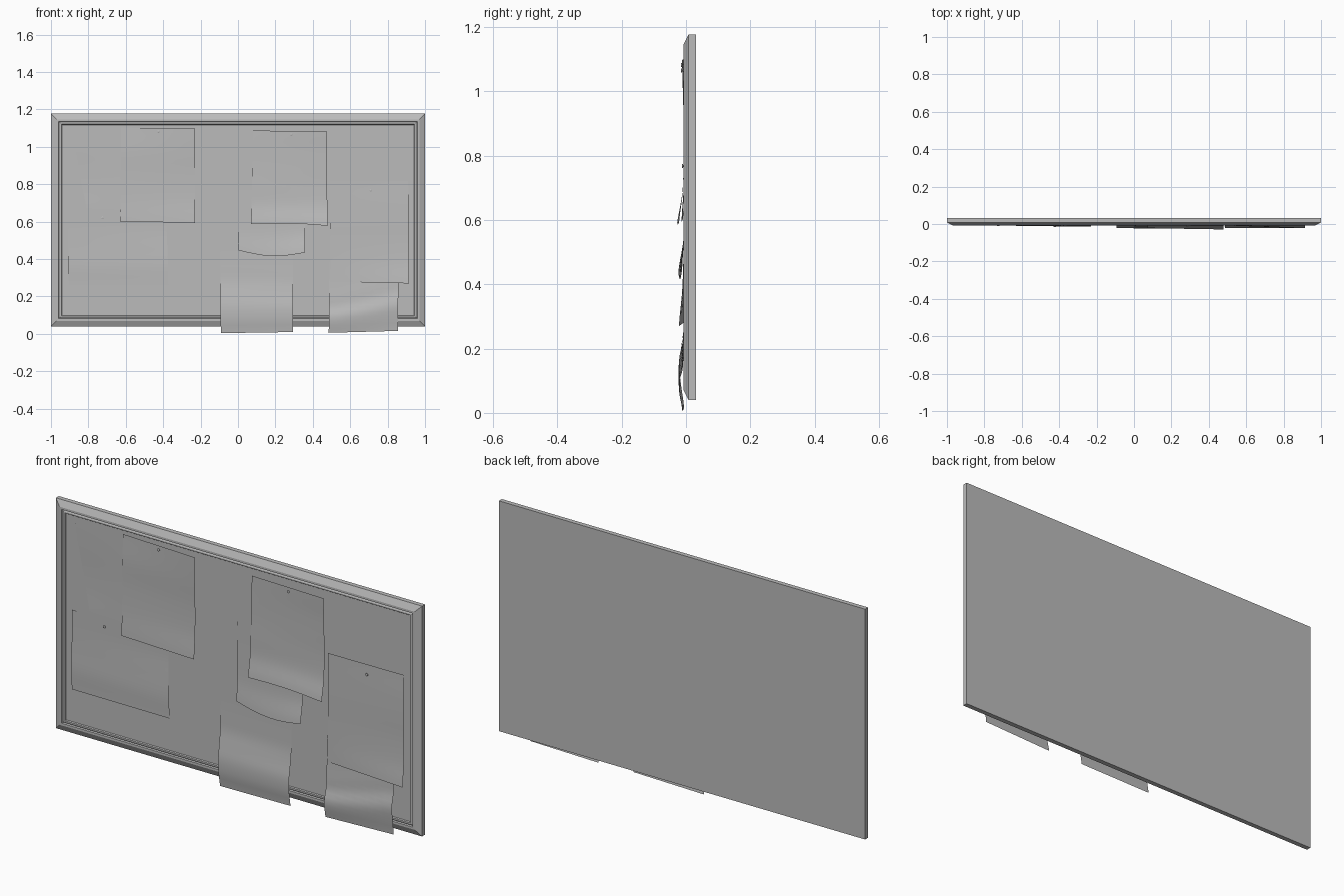
import bpy, bmesh, math
from mathutils import Vector

cube = bpy.data.objects.get("Cube")
if cube:
    bpy.data.objects.remove(cube, do_unlink=True)

grey = bpy.data.materials.new("plain grey")
grey.use_nodes = True
grey.diffuse_color = (0.5, 0.5, 0.5, 1)
grey.node_tree.nodes["Principled BSDF"].inputs["Base Color"].default_value = (0.5, 0.5, 0.5, 1)


def finish(name, bm, smooth=False):
    mesh = bpy.data.meshes.new(name)
    bm.to_mesh(mesh)
    bm.free()
    mesh.materials.append(grey)
    for p in mesh.polygons:
        p.use_smooth = smooth
    obj = bpy.data.objects.new(name, mesh)
    bpy.context.collection.objects.link(obj)
    return obj


LEFT, LOW, HIGH = 1.0, 0.04, 1.177


def ring(bm, inset, y):
    x, lo, hi = LEFT - inset, LOW + inset, HIGH - inset
    return [bm.verts.new(c) for c in ((-x, y, lo), (x, y, lo), (x, y, hi), (-x, y, hi))]


# Mitred frame: rings of (inset, depth) joined into a moulding
bm = bmesh.new()
profile = [(0, .031), (0, .008), (.03, -.007), (.041, -.007), (.044, .0),
           (.05, -.003), (.056, -.003), (.06, .003)]
rings = [ring(bm, *p) for p in profile]
for a, b in zip(rings, rings[1:]):
    for i in range(4):
        j = (i + 1) % 4
        bm.faces.new((a[i], a[j], b[j], b[i]))
bm.faces.new(rings[0][::-1])
finish("frame", bm)

# Pin board panel inside the frame
bm = bmesh.new()
bm.faces.new(ring(bm, .059, .002))
finish("board_panel", bm)


def curve(values, t):
    """Smooth interpolation through evenly spaced values."""
    t = min(max(t, 0), 1) * (len(values) - 1)
    i = min(int(t), len(values) - 2)
    f = t - i
    p = [values[min(max(k, 0), len(values) - 1)] for k in range(i - 1, i + 3)]
    return p[1] + .5 * f * (p[2] - p[0] + f * (2 * p[0] - 5 * p[1] + 4 * p[2] - p[3]
                            + f * (3 * (p[1] - p[2]) + p[3] - p[0])))


def sheet(name, corners, left, right, skew=0, sag=0, cols=8, rows=24):
    """Paper from corners TL, TR, BR, BL with depths (mm) down each side."""
    tl, tr, br, bl = (Vector(c) for c in corners)
    bm = bmesh.new()
    grid = []
    for r in range(rows + 1):
        v = r / rows
        row = []
        for c in range(cols + 1):
            u = c / cols
            p = tl.lerp(tr, u).lerp(bl.lerp(br, u), v)
            w = v + skew * (u - .5) * math.sin(math.pi * v)
            y = curve(left, w) * (1 - u) + curve(right, w) * u
            z = p.y - sag * math.sin(math.pi * u) * v ** 3
            row.append(bm.verts.new((p.x, -y / 1000, z)))
        grid.append(row)
    for a, b in zip(grid, grid[1:]):
        for i in range(cols):
            bm.faces.new((a[i], b[i], b[i + 1], a[i + 1]))
    finish(name, bm, True)


# Papers, the overlapped ones first
sheet("paper_upper_right_back", [(-.89, 1.085), (-.5, 1.08), (-.52, .66), (-.81, .673)],
      [3, 2, 0, 0, 2], [2, 2, 2, 2, 2])
sheet("paper_upper_right", [(-.625, 1.103), (-.23, 1.097), (-.23, .593), (-.63, .602)],
      [4, 7, 5, 6, 10], [12, 9, 5, 6, 14])
sheet("paper_lower_right", [(-.905, .655), (-.385, .65), (-.37, .26), (-.905, .262)],
      [4, 4, 5, 7, 4], [-1, -1, 3, 6, 4])
sheet("paper_centre_bottom", [(-.095, .487), (.295, .48), (.295, .01), (-.092, .004)],
      [2, 2, 3, 5, 14, 22, 20, 9], [2, 2, 3, 5, 13, 23, 22, 12])
sheet("paper_centre_middle", [(0, .838), (.36, .85), (.358, .435), (0, .448)],
      [3, 3, 4, 6, 12], [3, 3, 4, 8, 24], sag=.025)
sheet("paper_centre_top", [(.08, 1.087), (.475, 1.083), (.478, .578), (.07, .587)],
      [6, 6, 6, 8, 10, 22], [12, 8, 7, 7, 12, 29], sag=-.008)
sheet("paper_left_bottom", [(.49, .5), (.86, .51), (.855, .016), (.485, .006)],
      [2, 2, 2, 3, 5, 8, 10, 22, 19, 10], [2, 2, 2, 3, 5, 8, 10, 22, 16, 6], skew=.18)
sheet("paper_left", [(.495, .815), (.91, .817), (.915, .27), (.495, .28)],
      [4, 5, 6, 6, 7, 8], [4, 7, 8, 8, 12, 22])

# Push pins: small flanged heads facing forward
for i, (x, z, depth) in enumerate([(-.425, 1.082, -.009), (.285, 1.065, -.009),
                                   (.71, .768, -.006), (-.725, .62, -.004)]):
    bm = bmesh.new()
    shape = [(.003, .004), (.003, -.003), (.007, -.004), (.007, -.006), (.004, -.007)]
    loops = []
    for radius, y in shape:
        loops.append([bm.verts.new((x + radius * math.cos(k * math.tau / 10), depth + y,
                                    z + radius * math.sin(k * math.tau / 10)))
                      for k in range(10)])
    for a, b in zip(loops, loops[1:]):
        for k in range(10):
            n = (k + 1) % 10
            bm.faces.new((a[k], a[n], b[n], b[k]))
    bm.faces.new(loops[-1])
    bmesh.ops.recalc_face_normals(bm, faces=bm.faces)
    finish(f"push_pin_{i + 1}", bm)
